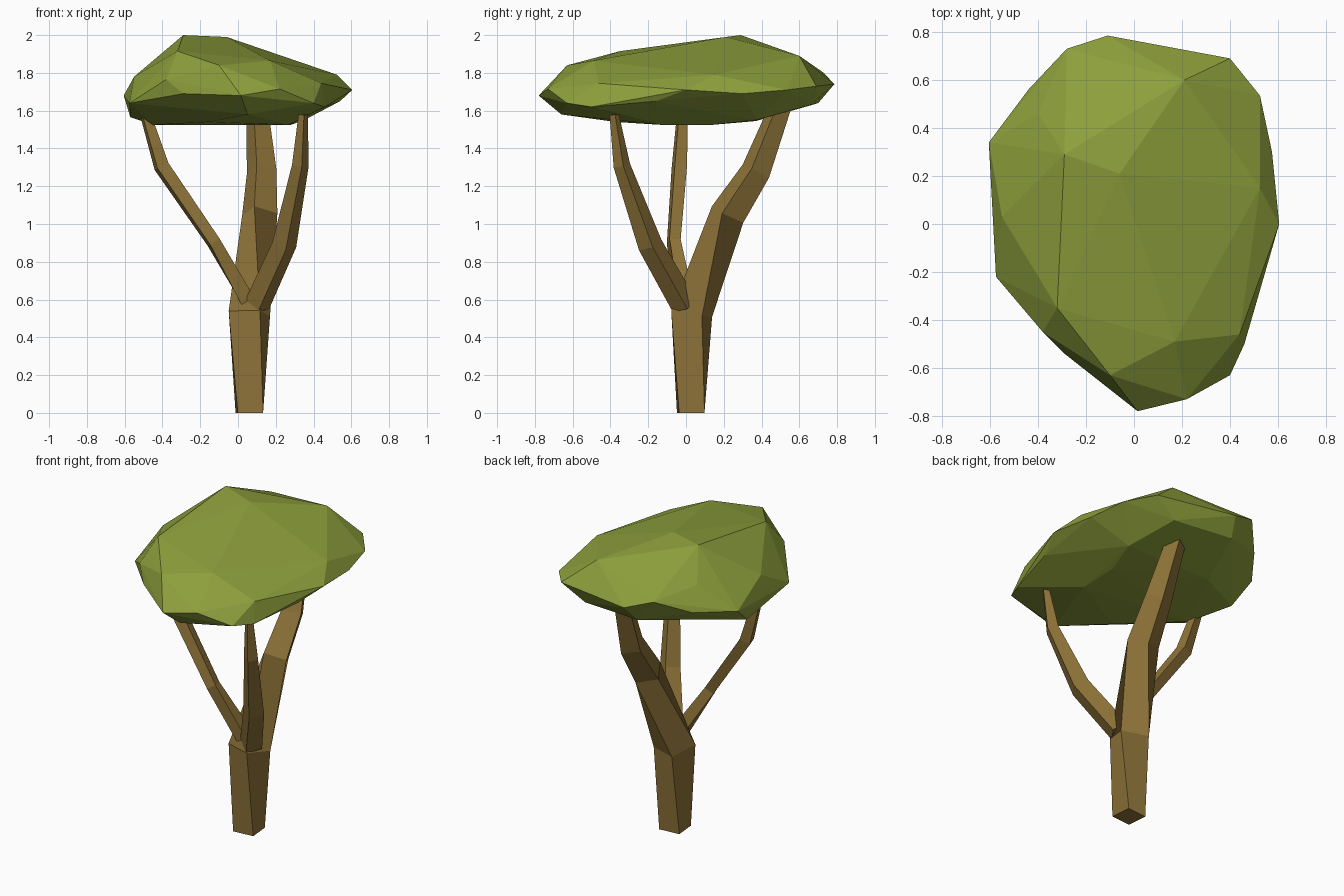
import bpy, bmesh, math
from mathutils import Vector, Matrix

if "Cube" in bpy.data.objects:
    bpy.data.objects.remove(bpy.data.objects["Cube"])


def material(name, rgb):
    m = bpy.data.materials.new(name)
    m.diffuse_color = (*rgb, 1)
    m.use_nodes = True
    m.node_tree.nodes["Principled BSDF"].inputs["Base Color"].default_value = m.diffuse_color
    return m


def finish(bm, name, mat):
    bmesh.ops.recalc_face_normals(bm, faces=bm.faces)
    me = bpy.data.meshes.new(name)
    bm.to_mesh(me)
    bm.free()
    me.materials.append(mat)
    ob = bpy.data.objects.new(name, me)
    bpy.context.collection.objects.link(ob)
    return ob


def limb(name, path, mat, sides=4):
    """Tapered square limb; each path entry is x, y, z, radius, twist in degrees."""
    bm = bmesh.new()
    pts = [Vector(p[:3]) for p in path]
    dirs = [(b - a).normalized() for a, b in zip(pts, pts[1:])]
    rings = []
    for i, (p, entry) in enumerate(zip(pts, path)):
        t = dirs[max(i - 1, 0)] + dirs[min(i, len(dirs) - 1)]
        if p.z == 0:
            t = Vector((0, 0, 1))
        rot = Vector((0, 0, 1)).rotation_difference(t)
        ring = []
        for k in range(sides):
            a = math.radians(entry[4]) + k * math.tau / sides
            ring.append(bm.verts.new(p + rot @ Vector((math.cos(a), math.sin(a), 0)) * entry[3]))
        rings.append(ring)
    for lo, hi in zip(rings, rings[1:]):
        for k in range(sides):
            n = (k + 1) % sides
            bm.faces.new((lo[k], lo[n], hi[n], hi[k]))
    bm.faces.new(rings[0][::-1])
    bm.faces.new(rings[-1])
    return finish(bm, name, mat)


bark = material("bark", (0.27, 0.17, 0.04))
leaf = material("leaf", (0.27, 0.35, 0.045))

# Trunk running on into the thick rear limb
limb("trunk", [(0.06, 0.025, 0, 0.095, -40), (0.06, 0.03, 0.525, 0.123, -63),
               (0.115, 0.22, 1.05, 0.098, -108), (0.125, 0.37, 1.28, 0.082, -108),
               (0.10, 0.50, 1.62, 0.06, -108)], bark)

# Left branch
limb("left_branch", [(0.05, 0.0, 0.60, 0.055, 45), (-0.13, -0.065, 0.905, 0.043, 60),
                     (-0.405, -0.035, 1.305, 0.047, 60), (-0.49, -0.02, 1.58, 0.033, 60)], bark)

# Front right branch
limb("right_branch", [(0.10, -0.01, 0.57, 0.07, 10), (0.245, -0.19, 0.89, 0.066, 10),
                      (0.33, -0.34, 1.31, 0.045, 10), (0.345, -0.38, 1.58, 0.025, 10)], bark)

# Canopy: faceted hull over crown, rim and underside points
crown = [(-0.29, 0.29, 2.0), (-0.06, 0.21, 1.99), (-0.40, 0.46, 1.84), (0.21, 0.60, 1.89),
         (0.525, 0.15, 1.79), (0.17, -0.49, 1.865), (-0.32, -0.35, 1.915),
         (-0.10, -0.63, 1.84), (-0.55, 0.03, 1.78), (0.44, -0.46, 1.745),
         (-0.38, -0.45, 1.765), (-0.28, 0.73, 1.80)]
rim = [(-0.11, 0.785, 1.74), (0.40, 0.69, 1.73), (0.525, 0.535, 1.71), (0.575, 0.30, 1.69),
       (0.605, 0, 1.71), (0.40, -0.63, 1.64), (0.22, -0.73, 1.715), (0.015, -0.78, 1.68),
       (-0.29, -0.54, 1.69), (-0.575, -0.22, 1.64), (-0.605, 0.34, 1.68), (-0.44, 0.56, 1.71)]
under = [(0.54, -0.16, 1.65), (0.46, -0.50, 1.62), (0.28, 0.14, 1.525), (0.27, -0.13, 1.525),
         (-0.45, -0.05, 1.525), (-0.57, 0.20, 1.565), (0.05, -0.66, 1.58), (0.35, 0.37, 1.55),
         (-0.25, 0.37, 1.545), (-0.15, 0.70, 1.64), (0.25, 0.66, 1.63), (-0.15, -0.37, 1.54)]
bm = bmesh.new()
for co in crown + rim + under:
    bm.verts.new(co)
bmesh.ops.convex_hull(bm, input=bm.verts)
bmesh.ops.delete(bm, geom=[v for v in bm.verts if not v.link_faces], context='VERTS')
bmesh.ops.dissolve_limit(bm, angle_limit=math.radians(2), verts=bm.verts, edges=bm.edges)
finish(bm, "canopy", leaf)
